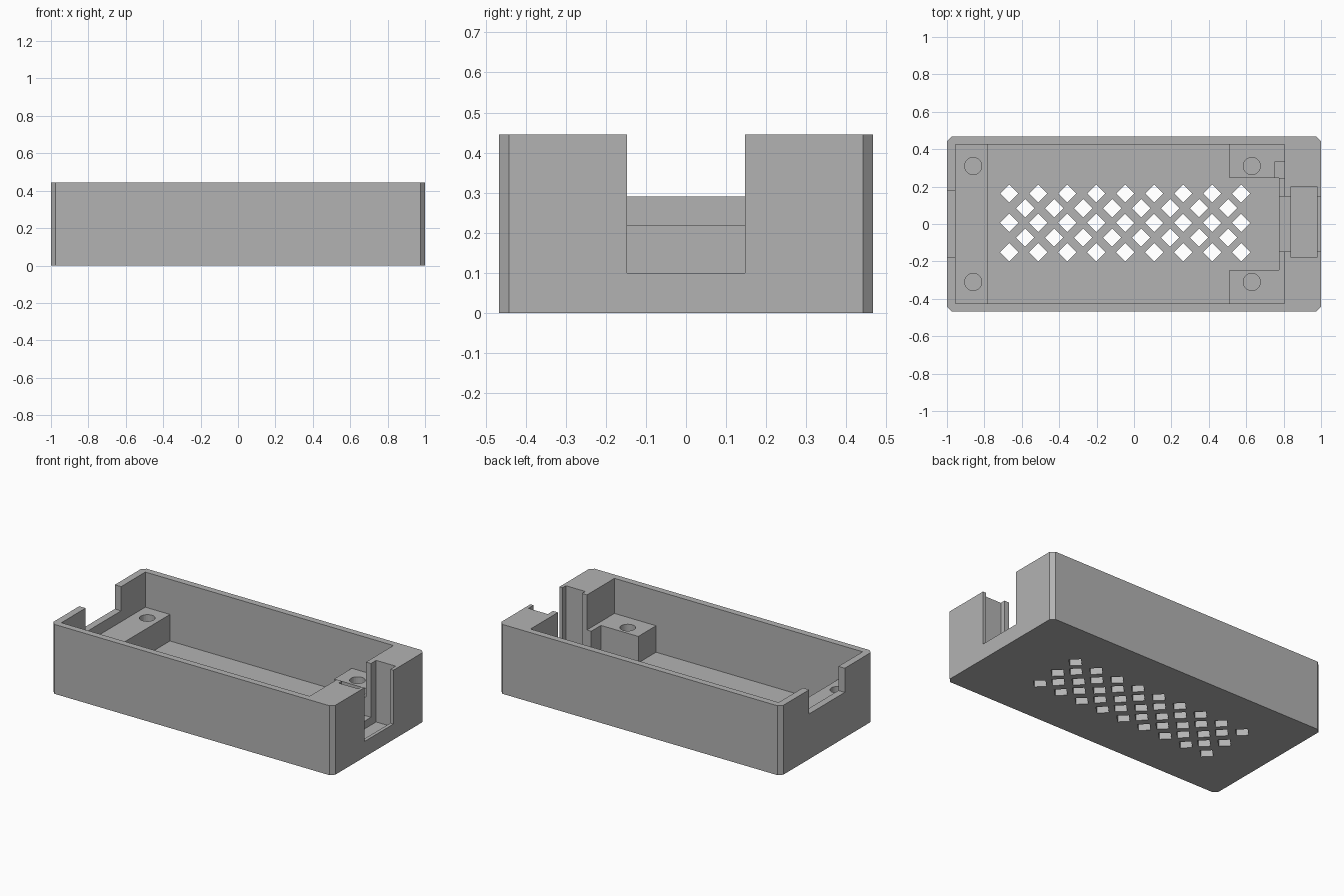
import bpy
import bmesh
from math import cos, sin, tau

if "Cube" in bpy.data.objects:
    bpy.data.objects.remove(bpy.data.objects["Cube"], do_unlink=True)

H, FLOOR, LEDGE = 0.445, 0.05, 0.22
OVER = 0.6          # cutters reach above the rim

grey = bpy.data.materials.new("plain grey")
grey.use_nodes = True
grey.diffuse_color = (0.45, 0.45, 0.45, 1)
grey.node_tree.nodes["Principled BSDF"].inputs["Base Color"].default_value = (0.45, 0.45, 0.45, 1)


def prisms(name, outlines, z0, z1):
    """One object made of upright prisms, one for each outline."""
    bm = bmesh.new()
    for pts in outlines:
        face = bm.faces.new([bm.verts.new((x, y, z0)) for x, y in pts])
        ext = bmesh.ops.extrude_face_region(bm, geom=[face])
        for v in ext["geom"]:
            if isinstance(v, bmesh.types.BMVert):
                v.co.z = z1
    bmesh.ops.recalc_face_normals(bm, faces=bm.faces)
    mesh = bpy.data.meshes.new(name)
    bm.to_mesh(mesh)
    bm.free()
    mesh.materials.append(grey)
    ob = bpy.data.objects.new(name, mesh)
    bpy.context.collection.objects.link(ob)
    return ob


def rect(x0, x1, y0, y1):
    return [(x0, y0), (x1, y0), (x1, y1), (x0, y1)]


def ngon(x, y, r, n):
    return [(x + r * cos(tau * i / n), y + r * sin(tau * i / n)) for i in range(n)]


def cut(ob, outlines, z0, z1=OVER):
    """Subtract prisms from an object and bake the result."""
    cutter = prisms("cutter", outlines, z0, z1)
    cutter.hide_render = True
    mod = ob.modifiers.new("cut", "BOOLEAN")
    mod.operation, mod.solver, mod.object = "DIFFERENCE", "EXACT", cutter
    bpy.context.view_layer.update()
    done = bpy.data.meshes.new_from_object(ob.evaluated_get(bpy.context.evaluated_depsgraph_get()))
    ob.modifiers.clear()
    ob.data = done
    bpy.data.objects.remove(cutter, do_unlink=True)


# Case: chamfered block, hollowed out
X, Y, C = 1.0, 0.467, 0.025
case = prisms("case", [[(-X + C, -Y), (X - C, -Y), (X, -Y + C), (X, Y - C),
                        (X - C, Y), (-X + C, Y), (-X, Y - C), (-X, -Y + C)]], 0, H)
cut(case, [rect(-0.955, 0.805, -0.425, 0.425)], FLOOR)

# Openings in both ends, and the socket pocket
cut(case, [rect(-1.1, -0.9, -0.18, 0.18)], 0.29)
cut(case, [rect(0.78, 1.1, -0.147, 0.147)], 0.1)
cut(case, [rect(0.84, 0.978, -0.18, 0.2)], FLOOR)

# Diamond vents in staggered rows
vents = []
for row in range(5):
    odd = row % 2
    for i in range(9 - odd):
        vents.append(ngon(-0.667 + 0.155 * (i + odd * 0.55), 0.163 - 0.0785 * row, 0.049, 4))
cut(case, vents, -0.1, 0.2)

# Full-width mounting ledge
ledge = prisms("mounting_ledge", [rect(-0.955, -0.78, -0.425, 0.425)], FLOOR, LEDGE)
cut(ledge, [ngon(-0.86, s * 0.31, 0.046, 24) for s in (-1, 1)], 0.08)

# Corner standoffs beside the socket
for side, s in (("front", -1), ("back", 1)):
    outline = [(0.51, 0.425), (0.51, 0.245), (0.775, 0.245),
               (0.775, 0.147), (0.805, 0.147), (0.805, 0.425)]
    block = prisms(side + "_standoff", [[(x, s * y) for x, y in outline]], FLOOR, LEDGE)
    cut(block, [ngon(0.63, s * 0.31, 0.046, 24)], 0.08)
    if s > 0:
        cut(block, [rect(0.755, 0.82, 0.245, 0.335)], 0.1)

# Sill between the standoffs
prisms("socket_sill", [rect(0.775, 0.805, -0.147, 0.147)], FLOOR, 0.1)
